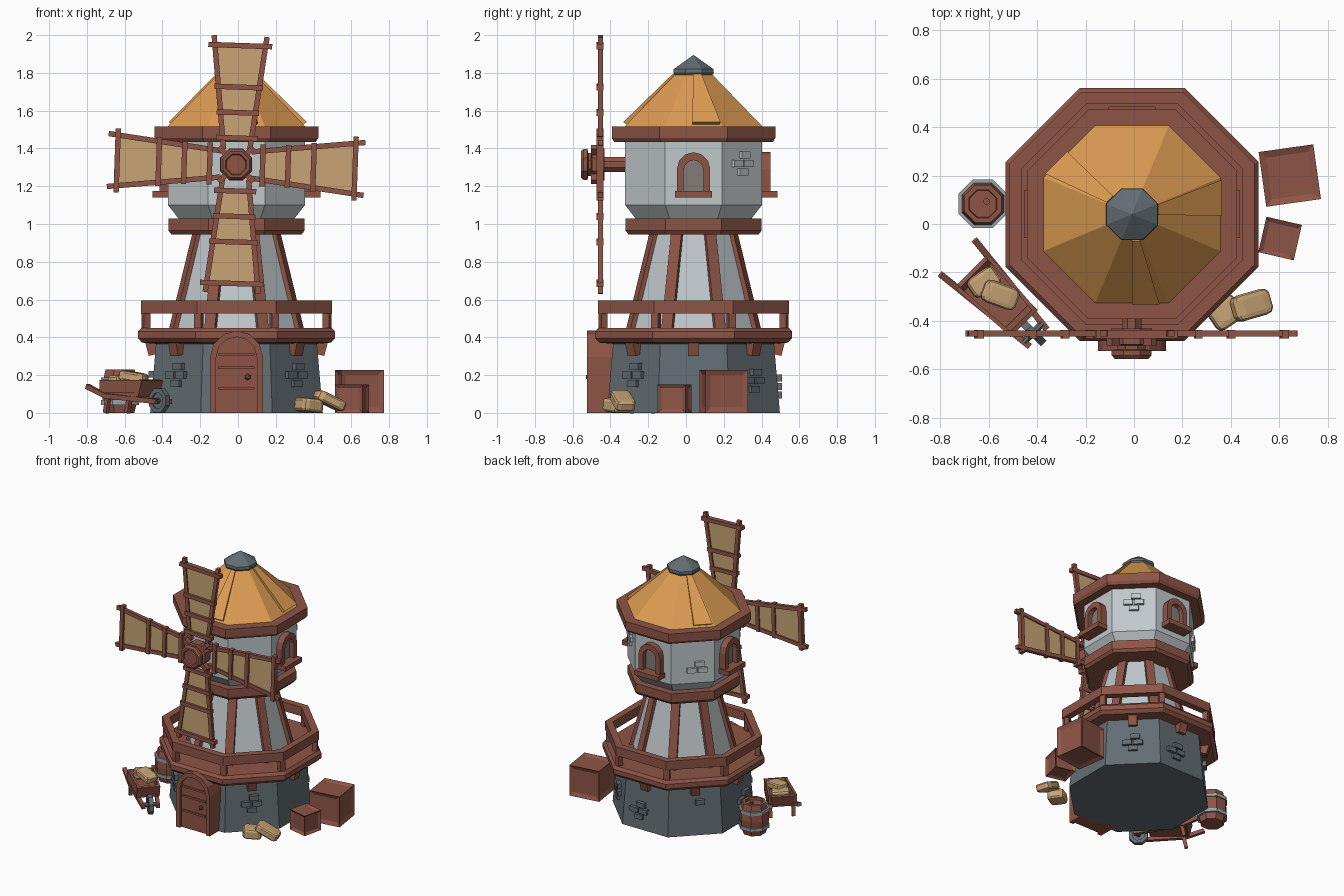
import bpy, bmesh, math
from mathutils import Matrix, Vector, Euler

if "Cube" in bpy.data.objects:
    bpy.data.objects.remove(bpy.data.objects["Cube"])

C = Vector((-0.008, 0.04, 0))          # tower axis
T, R = Matrix.Translation, Matrix.Rotation
TOWER = T(C)


def material(name, rgb):
    m = bpy.data.materials.new(name)
    m.diffuse_color = (*rgb, 1)
    m.use_nodes = True
    m.node_tree.nodes["Principled BSDF"].inputs["Base Color"].default_value = m.diffuse_color
    return m


WOOD = material("brown wood", (0.27, 0.09, 0.062))
ROOF = material("orange thatch", (0.72, 0.33, 0.085))
LIGHT = material("light plaster", (0.53, 0.58, 0.60))
DARK = material("dark stone", (0.125, 0.155, 0.17))
CLOTH = material("tan cloth", (0.58, 0.375, 0.18))
GLASS = material("window grey", (0.23, 0.20, 0.185))
METAL = material("grey metal", (0.32, 0.37, 0.40))


def finish(name, bm, mat):
    bmesh.ops.recalc_face_normals(bm, faces=bm.faces)
    me = bpy.data.meshes.new(name)
    bm.to_mesh(me)
    bm.free()
    me.materials.append(mat)
    ob = bpy.data.objects.new(name, me)
    bpy.context.collection.objects.link(ob)
    return ob


def lathe(bm, prof, M=TOWER, n=8, closed=False):
    """Revolve (apothem, z) points into an n-sided solid with flats facing the axes."""
    rings = []
    for a, z in prof:
        r = a / math.cos(math.pi / n)
        if r == 0:
            rings.append([bm.verts.new(M @ Vector((0, 0, z)))] * n)
        else:
            rings.append([bm.verts.new(M @ Vector((r * math.cos((i + .5) * math.tau / n),
                                                   r * math.sin((i + .5) * math.tau / n), z))) for i in range(n)])
    pairs = list(zip(rings, rings[1:])) + ([(rings[-1], rings[0])] if closed else [])
    for p, q in pairs:
        for i in range(n):
            j = (i + 1) % n
            bm.faces.new(list(dict.fromkeys((p[i], p[j], q[j], q[i]))))
    if not closed:
        for ring in (rings[0], rings[-1]):
            if ring[0] is not ring[1]:
                bm.faces.new(ring)


def box(bm, loc, size, M=Matrix(), rot=(0, 0, 0)):
    m = M @ T(loc) @ Euler(rot).to_matrix().to_4x4() @ Matrix.Diagonal((*size, 1))
    return bmesh.ops.create_cube(bm, size=1, matrix=m)["verts"]


def beam(bm, p, q, w, d, M=Matrix(), side=(0, 1, 0)):
    """Bar from p to q; d is its depth along the side direction."""
    p, q = Vector(p), Vector(q)
    z = (q - p).normalized()
    x = Vector(side).cross(z).normalized()
    m = Matrix((x, z.cross(x), z)).transposed().to_4x4()
    m.translation = (p + q) / 2
    bmesh.ops.create_cube(bm, size=1, matrix=M @ m @ Matrix.Diagonal((w, d, (q - p).length, 1)))


def arch(w, h, z0=0, n=6):
    return [(-w, z0)] + [(-w * math.cos(i * math.pi / n), h - w + w * math.sin(i * math.pi / n))
                         for i in range(n + 1)] + [(w, z0)]


def plate(bm, pts, y0, y1, M):
    a, b = ([bm.verts.new(M @ Vector((x, y, z))) for x, z in pts] for y in (y0, y1))
    bm.faces.new(a)
    bm.faces.new(b)
    for i in range(len(pts)):
        bm.faces.new((a[i - 1], a[i], b[i], b[i - 1]))


def arch_frame(bm, outer, inner, y0, y1, M):
    L = [[bm.verts.new(M @ Vector((x, y, z))) for x, z in pts]
         for pts, y in ((outer, y0), (inner, y0), (inner, y1), (outer, y1))]
    for k in range(4):
        for i in range(len(outer) - 1):
            bm.faces.new((L[k][i], L[k][i + 1], L[(k + 1) % 4][i + 1], L[(k + 1) % 4][i]))
    for i in (0, -1):
        bm.faces.new([l[i] for l in L])


def side(deg):
    """Frame of one tower side: local -y points outward."""
    return TOWER @ R(math.radians(deg + 90), 4, 'Z')


def solid(name, mat, prof, **kw):
    bm = bmesh.new()
    lathe(bm, prof, **kw)
    return finish(name, bm, mat)


# tower body
solid("stone_base", DARK, [(.457, 0), (.425, .38)])
solid("middle_wall", LIGHT, [(.335, .43), (.208, .97)])
solid("upper_wall", LIGHT, [(.30, 1.02), (.362, 1.10), (.362, 1.46)])
solid("balcony_floor", WOOD, [(.42, .365), (.50, .372), (.522, .395), (.522, .43), (.505, .45), (.3, .45)])
solid("balcony_rail", WOOD, [(.505, .527), (.505, .594), (.455, .594), (.455, .527)], closed=True)
solid("middle_ring", WOOD, [(.20, .945), (.345, .945), (.36, .965), (.36, 1.03), (.29, 1.03)])
solid("eave_ring", WOOD, [(.35, 1.435), (.42, 1.435), (.433, 1.455), (.433, 1.515), (.34, 1.515)])
solid("roof", ROOF, [(.366, 1.515), (.10, 1.79)])
solid("roof_cap", DARK, [(.095, 1.78), (.107, 1.80), (.105, 1.82), (0, 1.895)])

# raised roof flaps
bm = bmesh.new()
for a0, a1 in ((-1, 21), (-90, -73), (136, 155)):
    def rim(a, ap, z):
        t = math.radians(a)
        r = ap / math.cos((t + math.pi / 8) % (math.pi / 4) - math.pi / 8)
        return TOWER @ Vector((r * math.cos(t), r * math.sin(t), z))
    v = [bm.verts.new(rim(a, ap, z)) for ap, z in ((.352, 1.525), (.372, 1.54), (.11, 1.795), (.09, 1.785))
         for a in (a0, a1)]
    for f in ((0, 1, 3, 2), (2, 3, 5, 4), (4, 5, 7, 6), (6, 7, 1, 0), (0, 2, 4, 6), (1, 3, 5, 7)):
        bm.faces.new([v[i] for i in f])
finish("roof_flaps", bm, ROOF)

# corner strips, rail posts and balcony brackets
strips, posts, brackets = bmesh.new(), bmesh.new(), bmesh.new()
k = 1 / math.cos(math.pi / 8)
for i in range(8):
    M = side(i * 45 + 22.5)
    beam(strips, (0, -.335 * k, .44), (0, -.208 * k, .96), .06, .025, M)
    box(posts, (0, -.48 * k, .49), (.04, .035, .1), M)
    if i != 6:
        F = side(i * 45)
        plate(brackets, [(-.49, .38), (-.42, .38), (-.42, .31), (-.45, .31)], -.03, .03, F @ R(math.pi / 2, 4, 'Z') @ Matrix.Diagonal((1, 1, 1, 1)))
bmesh.ops.rotate(brackets, verts=brackets.verts, cent=C, matrix=R(math.pi / 2, 3, 'Z') @ R(-math.pi / 2, 3, 'Z'))
finish("wall_strips", strips, WOOD)
finish("rail_posts", posts, WOOD)
bmesh.ops.delete(brackets, geom=brackets.verts[:], context='VERTS')
for i in range(8):
    if i != 6:
        box(brackets, (0, -.445, .345), (.06, .06, .075), side(i * 45), (.25, 0, 0))
finish("balcony_brackets", brackets, WOOD)

# door
F = side(-90)
bm = bmesh.new()
arch_frame(bm, arch(.14, .435), arch(.108, .402), -.40, -.565, F)
plate(bm, arch(.11, .404), -.40, -.545, F)
for z in (.13, .24, .31):
    box(bm, (0, -.546, z), (.19, .014, .014), F)
bmesh.ops.create_icosphere(bm, subdivisions=1, radius=.018, matrix=F @ T((.06, -.555, .19)))
finish("door", bm, WOOD)

# windows on three sides
wf, wg = bmesh.new(), bmesh.new()
for a in (0, 90, 180):
    M = side(a) @ T((0, 0, 1.15))
    arch_frame(wf, arch(.088, .23), arch(.052, .188), -.34, -.408, M)
    box(wf, (0, -.395, .008), (.195, .10, .035), M)
    plate(wg, arch(.054, .19), -.34, -.372, M)
finish("window_frames", wf, WOOD)
finish("window_panes", wg, GLASS)


# brick patches
def bricks(bm, deg, ap, x, z, spots):
    for dx, dz in spots:
        box(bm, (x + dx, -ap, z + dz), (.065, .045, .036), side(deg))


CLUSTER = [(.015, .045), (-.04, 0), (.035, 0), (0, -.045)]
lo, hi = bmesh.new(), bmesh.new()
for deg, x, z, n in ((-135, 0, .20, 4), (-45, 0, .20, 4), (45, 0, .17, 4), (90, -.05, .14, 4), (135, .02, .2, 1), (180, .08, .16, 3)):
    bricks(lo, deg, .457 - .085 * z, x, z, CLUSTER[:n])
for deg, x, z, n in ((45, 0, 1.32, 4), (135, .03, 1.2, 3), (-135, 0, 1.3, 3)):
    bricks(hi, deg, .358, x, z, CLUSTER[:n])
finish("base_bricks", lo, DARK)
finish("wall_bricks", hi, LIGHT)

# sails
HUB = T((-.01, -.452, 1.315))
frame, cloth = bmesh.new(), bmesh.new()
half = lambda r: .06 + .118 * r
for q in range(4):
    M = HUB @ R(math.radians(q * 90 + 2), 4, 'Y')
    for s in (-1, 1):
        beam(frame, (s * half(.08), 0, .08), (s * half(.68), 0, .68), .028, .026, M)
    for i, r in enumerate((.14, .275, .41, .63)):
        w = half(r) + (.035 if i in (0, 3) else .02)
        beam(frame, (-w, -.003, r), (w, -.003, r), .028, .036, M)
    plate(cloth, [(-half(.14), .14), (half(.14), .14), (half(.63), .63), (-half(.63), .63)], -.004, .004, M)
    D = HUB @ R(math.radians(q * 90 + 45), 4, 'Y')
    beam(frame, (0, -.03, .03), (0, -.03, .13), .03, .04, D)
finish("sail_frames", frame, WOOD)
finish("sail_cloth", cloth, CLOTH)

# hub and shaft
solid("sail_hub", WOOD, [(.04, -.17), (.04, -.02), (.085, -.02), (.085, .045), (.06, .05), (.06, .065), (.082, .07),
                         (.082, .09), (.07, .105), (.055, .105), (.05, .095)], M=HUB @ R(math.pi / 2, 4, 'X'))

# crates
for name, x, y, s, a in (("large_crate", .643, .20, .228, 8), ("small_crate", .603, -.06, .15, -13)):
    bm = bmesh.new()
    box(bm, (x, y, s / 2), (s, s, s), rot=(0, 0, math.radians(a)))
    bmesh.ops.recalc_face_normals(bm, faces=bm.faces)
    bmesh.ops.inset_individual(bm, faces=bm.faces[:], thickness=s * .17, depth=-.012)
    finish(name, bm, WOOD)

# barrel with bands and bung
B = T((-.624, .083, 0))
bm = bmesh.new()
lathe(bm, [(.075, 0), (.093, .07), (.097, .115), (.093, .16), (.077, .23), (.058, .23), (.055, .212)], B)
lathe(bm, [(.012, .20), (.012, .225)], B @ T((.015, .01, 0)))
finish("barrel", bm, WOOD)
bm = bmesh.new()
for z in (.055, .175):
    lathe(bm, [(.08, z - .012), (.1, z - .012), (.1, z + .012), (.08, z + .012)], B, closed=True)
finish("barrel_bands", bm, METAL)

# wheelbarrow: local x runs from handles to wheel
W = T((-.565, -.30, 0)) @ R(-math.pi / 4, 4, 'Z')
bm = bmesh.new()
for s in (-1, 1):
    beam(bm, (-.23, s * .10, .14), (-.09, s * .085, .085), .026, .026, W)
    beam(bm, (-.10, s * .087, .09), (.24, s * .05, .06), .026, .026, W)
    beam(bm, (-.09, s * .08, .09), (-.11, s * .08, 0), .024, .024, W)
    beam(bm, (-.14, s * .09, .14), (.14, s * .07, .14), .07, .016, W)
box(bm, (0, 0, .095), (.23, .15, .02), W)
for x, t in ((-.13, -.3), (.135, .3)):
    box(bm, (x, 0, .13), (.018, .16, .09), W, (0, t, 0))
finish("wheelbarrow", bm, WOOD)
bm = bmesh.new()
A = W @ T((.21, 0, .065)) @ R(math.pi / 2, 4, 'X')
lathe(bm, [(.04, -.016), (.063, -.016), (.063, .016), (.04, .016)], A, closed=True)
lathe(bm, [(.045, -.006), (.045, .006)], A)
lathe(bm, [(.014, -.055), (.014, .055)], A)
finish("barrow_wheel", bm, DARK)

# grain sacks: bevelled, sagging pillows
bm = bmesh.new()
for loc, size, rot in (((.375, -.365, .04), (.13, .12, .075), (0, .1, .6)),
                       ((.485, -.335, .065), (.17, .11, .06), (0, .45, .28)),
                       ((-.62, -.24, .165), (.13, .09, .06), (0, .1, .6)),
                       ((-.553, -.293, .19), (.15, .095, .055), (0, .15, -.35))):
    s = bmesh.new()
    box(s, (0, 0, 0), (1, 1, 1))
    bmesh.ops.bevel(s, geom=s.edges[:], offset=.22, segments=2, profile=.5, affect='EDGES')
    s.transform(T(loc) @ Euler(rot).to_matrix().to_4x4() @ Matrix.Diagonal((*size, 1)))
    me = bpy.data.meshes.new("sack")
    s.to_mesh(me)
    s.free()
    bm.from_mesh(me)
    bpy.data.meshes.remove(me)
finish("grain_sacks", bm, CLOTH)
